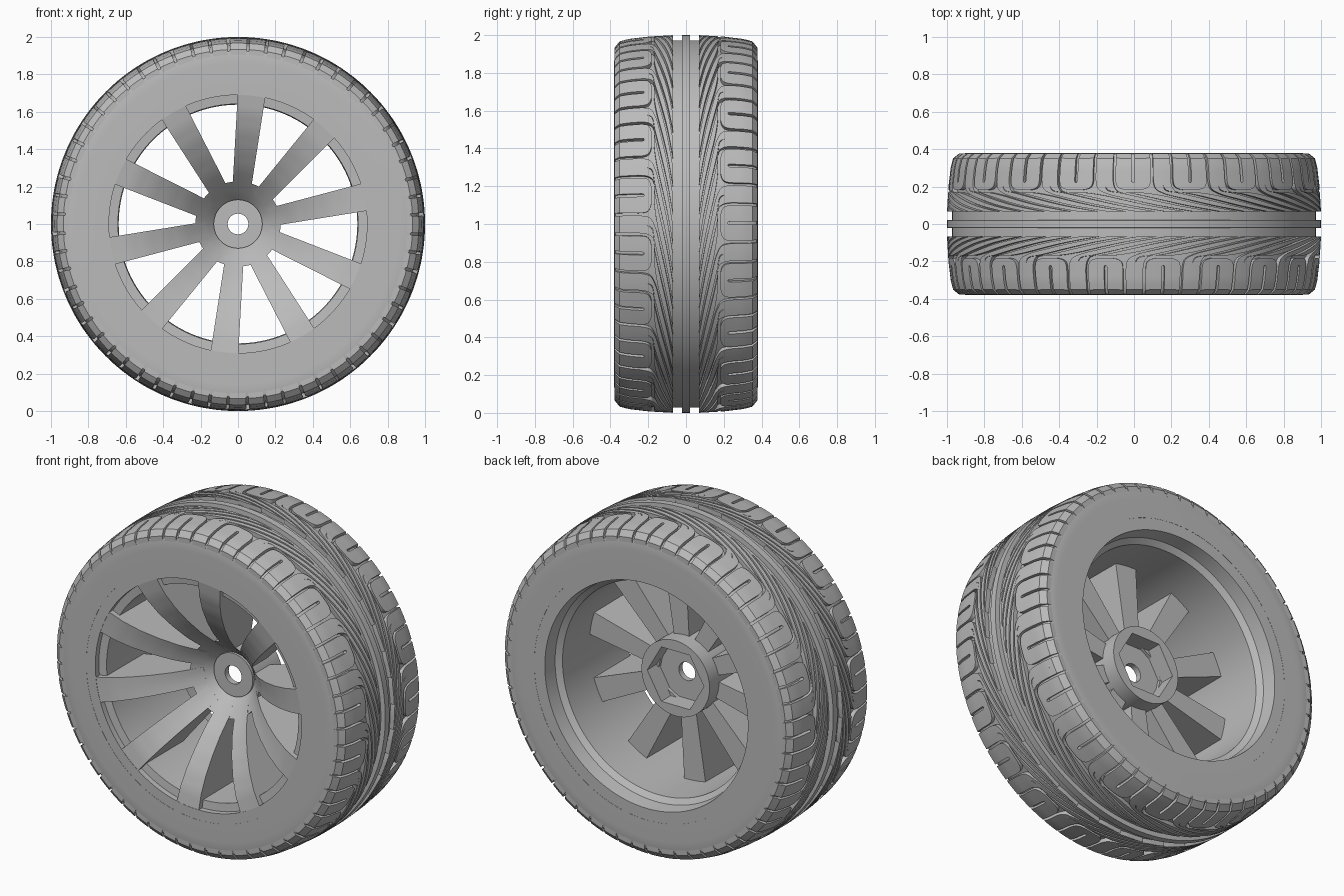
import bpy, bmesh, math
from mathutils import Vector

if "Cube" in bpy.data.objects:
    bpy.data.objects.remove(bpy.data.objects["Cube"], do_unlink=True)

grey = bpy.data.materials.new("plain grey")
grey.use_nodes = True
GREY = (0.5, 0.5, 0.5, 1)
grey.diffuse_color = GREY
grey.node_tree.nodes["Principled BSDF"].inputs["Base Color"].default_value = GREY


def finish(bm, name, angle=30):
    """Turn a bmesh into a smooth object with sharp edges kept."""
    bmesh.ops.recalc_face_normals(bm, faces=bm.faces[:])
    mesh = bpy.data.meshes.new(name)
    bm.to_mesh(mesh)
    bm.free()
    ob = bpy.data.objects.new(name, mesh)
    bpy.context.collection.objects.link(ob)
    mesh.materials.append(grey)
    bpy.ops.object.select_all(action='DESELECT')
    ob.select_set(True)
    bpy.context.view_layer.objects.active = ob
    bpy.ops.object.shade_smooth_by_angle(angle=math.radians(angle))
    return ob


def polar(r, a, y):
    return Vector((r * math.cos(a), y, 1 + r * math.sin(a)))


def lathe(name, profile, segs):
    """Closed ring around the axle; profile entries are (r, y) or (r, y, 'hex')."""
    bm = bmesh.new()
    loops = []
    for p in profile:
        ring = []
        for k in range(segs):
            a = 2 * math.pi * k / segs
            r = p[0]
            if len(p) == 3:
                r *= math.cos(math.pi / 6) / math.cos(a % (math.pi / 3) - math.pi / 6)
            ring.append(bm.verts.new(polar(r, a, p[1])))
        loops.append(ring)
    for i, a in enumerate(loops):
        b = loops[(i + 1) % len(loops)]
        for k in range(segs):
            n = (k + 1) % segs
            bm.faces.new((a[k], a[n], b[n], b[k]))
    return finish(bm, name)


def lerp_table(table, x):
    for (x0, y0), (x1, y1) in zip(table, table[1:]):
        if x <= x1:
            return y0 + (y1 - y0) * max(0, (x - x0) / (x1 - x0))
    return table[-1][1]


def smooth_path(pts, sub=3):
    """Catmull-Rom resampling of a short list of points."""
    p = [Vector(q) for q in pts]
    p = [2 * p[0] - p[1]] + p + [2 * p[-1] - p[-2]]
    out = []
    for i in range(1, len(p) - 2):
        for s in range(sub):
            t = s / sub
            out.append(0.5 * (2 * p[i] + (p[i + 1] - p[i - 1]) * t
                       + (2 * p[i - 1] - 5 * p[i] + 4 * p[i + 1] - p[i + 2]) * t * t
                       + (3 * p[i] - p[i - 1] - 3 * p[i + 1] + p[i + 2]) * t ** 3))
    return out + [p[-2]]


def slab(bm, top, low):
    """Grid of top points with walls down to the matching low points."""
    T = [[bm.verts.new(p) for p in row] for row in top]
    m, n = len(T), len(T[0])
    for i in range(m - 1):
        for j in range(n - 1):
            bm.faces.new((T[i][j], T[i + 1][j], T[i + 1][j + 1], T[i][j + 1]))
    rim = ([(i, 0) for i in range(m)] + [(m - 1, j) for j in range(1, n)]
           + [(i, n - 1) for i in range(m - 2, -1, -1)] + [(0, j) for j in range(n - 2, 0, -1)])
    L = [bm.verts.new(low[i][j]) for i, j in rim]
    for k in range(len(rim)):
        q = (k + 1) % len(rim)
        a, b = rim[k], rim[q]
        bm.faces.new((T[a[0]][a[1]], L[k], L[q], T[b[0]][b[1]]))


# Tyre carcass with centre rib and two ring grooves
half = [(1.0, 0.02), (0.972, 0.022), (0.972, 0.07), (0.968, 0.2), (0.957, 0.3),
        (0.946, 0.35), (0.925, 0.374), (0.9, 0.379), (0.86, 0.38), (0.75, 0.38)]
lathe("tyre_carcass", [(r, -y) for r, y in reversed(half)] + half, 160)

# Raised tread: U-shaped shoulder blocks and swept strips
CROWN = [(0, 1.0), (0.07, 1.0), (0.2, 0.992), (0.3, 0.98), (0.35, 0.968),
         (0.367, 0.955), (0.38, 0.93)]
PITCH = 2 * math.pi / 20
# Each edge point is (angle around the wheel, distance from the centre line)
block_outer = [(0, .378), (0, .3), (0, .23), (.012, .198), (.045, .184), (.095, .182),
               (.145, .184), (.178, .198), (.19, .23), (.19, .3), (.19, .378)]
block_inner = [(.087, .378), (.087, .3), (.087, .25), (.087, .235), (.089, .225), (.095, .222),
               (.101, .225), (.103, .235), (.103, .25), (.103, .3), (.103, .378)]
strip_a = [(.205, .378), (.205, .3), (.205, .24), (.212, .2), (.228, .18),
           (.26, .165), (.3, .152), (.4, .13), (.55, .098), (.73, .068)]
strip_b = [(.3, .378), (.3, .3), (.3, .235), (.312, .19), (.345, .17),
           (.46, .168), (.57, .152), (.67, .13), (.82, .098), (1.0, .068)]
block_outer, block_inner, strip_a, strip_b = map(
    smooth_path, (block_outer, block_inner, strip_a, strip_b))


def ribbon(bm, edge_a, edge_b, side, start, t0, t1, cols):
    """Tread piece between two edges; t0 and t1 give its share at each row."""
    top, low = [], []
    for i, (a, b) in enumerate(zip(edge_a, edge_b)):
        f = i / (len(edge_a) - 1)
        rows = ([], [])
        for j in range(cols + 1):
            q = a.lerp(b, t0(f) + (t1(f) - t0(f)) * j / cols)
            r = lerp_table(CROWN, q.y)
            rows[0].append(polar(r, start - q.x, side * q.y))
            rows[1].append(polar(r - 0.03, start - q.x, side * q.y))
        top.append(rows[0])
        low.append(rows[1])
    slab(bm, top, low)


bm = bmesh.new()
for side, phase in ((-1, 0.25), (1, 0.10)):
    for k in range(20):
        start = phase + k * PITCH
        gap = lambda f: 0.09 * min(1, max(0, (f - 0.3) / 0.3))
        ribbon(bm, block_outer, block_inner, side, start, lambda f: 0, lambda f: 1, 2)
        ribbon(bm, strip_a, strip_b, side, start, lambda f: 0, lambda f: 0.5 - gap(f), 4)
        ribbon(bm, strip_a, strip_b, side, start, lambda f: 0.5 + gap(f), lambda f: 1, 4)
finish(bm, "tread_blocks", 35)

# Rim barrel with stepped window seat in front and bead ledge at the back
lathe("rim_barrel", [(.757, -.379), (.69, -.379), (.69, -.345), (.642, -.34), (.638, .27),
                     (.67, .295), (.68, .379), (.757, .379)], 128)

# Funnel-shaped front surface shared by the hub and spokes
FUNNEL = [(.13, -.03), (.17, -.075), (.22, -.125), (.3, -.2), (.4, -.27),
          (.5, -.325), (.6, -.362), (.7, -.379)]

# Hub with axle hole and hexagonal socket at the back
lathe("hub", [(.055, -.045), (.13, -.045), (.13, -.03), (.17, -.075), (.228, -.13), (.228, .1),
              (.19, .1, 'hex'), (.19, -.01, 'hex'), (.055, -.01)], 96)

# Ten deep spokes
bm = bmesh.new()
for k in range(10):
    a = math.radians(12 + 36 * k)
    out, across = Vector((math.cos(a), 0, math.sin(a))), Vector((-math.sin(a), 0, math.cos(a)))
    front, back = [], []
    for i in range(17):
        r = 0.17 + (0.695 - 0.17) * i / 16
        w = 0.05 + 0.024 * (r - 0.2) / 0.49
        rows = ([], [])
        for j in range(5):
            s = w * (j / 2 - 1)
            p = Vector((0, 0, 1)) + out * r + across * s
            rows[0].append(p + Vector((0, lerp_table(FUNNEL, math.hypot(r, s)), 0)))
            rows[1].append(p + Vector((0, 0.01, 0)))
        front.append(rows[0])
        back.append(rows[1])
    slab(bm, front, back)
    # flat back of the spoke
    bm.faces.new([bm.verts.new(p) for p in (back[0][0], back[-1][0], back[-1][-1], back[0][-1])])
bmesh.ops.remove_doubles(bm, verts=bm.verts[:], dist=1e-5)
finish(bm, "spokes", 40)
